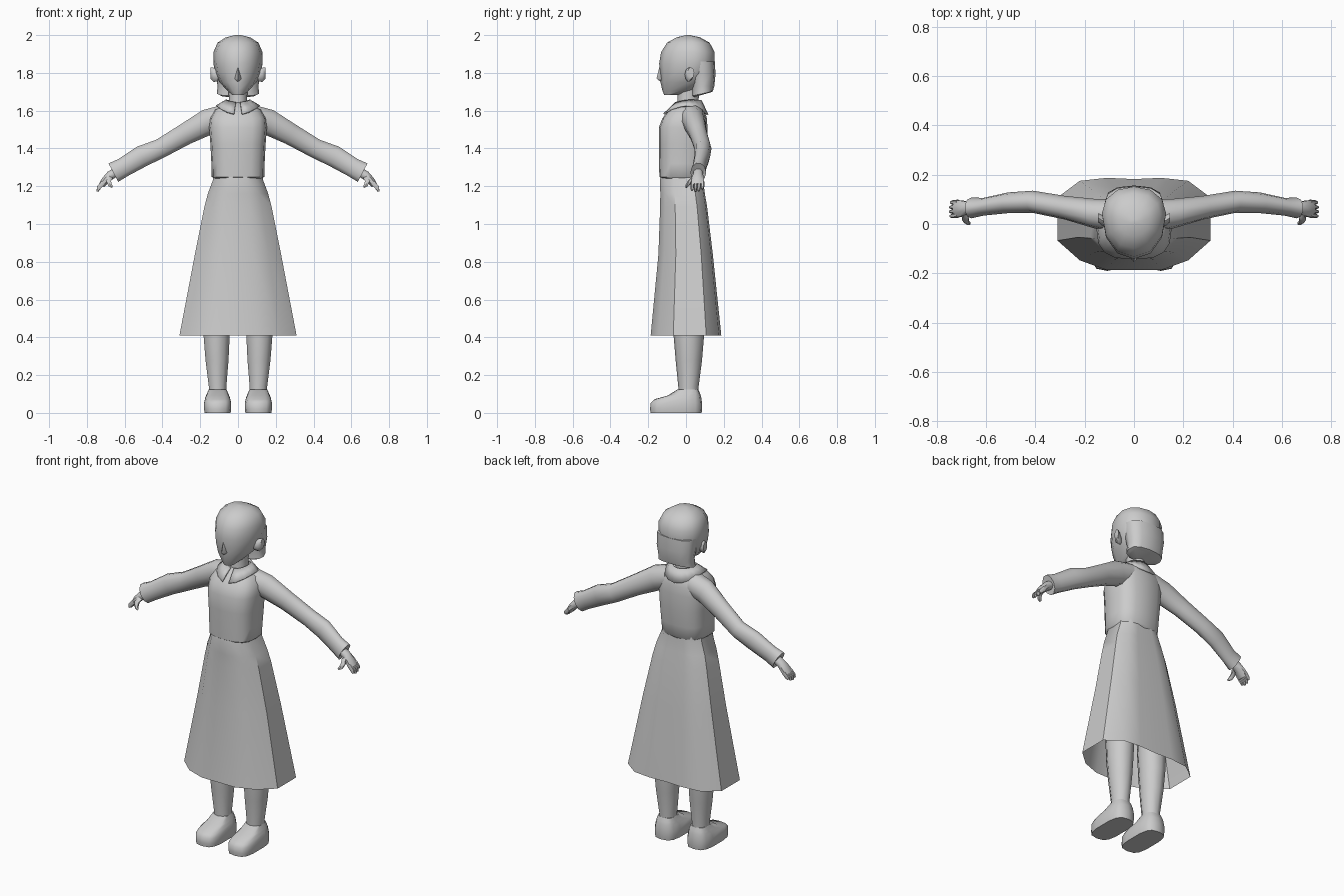
import bpy, bmesh, math
from mathutils import Vector

grey = bpy.data.materials.new("plain grey")
grey.diffuse_color = (0.6, 0.6, 0.6, 1)


def loft(name, rings, cap_start=True, cap_end=True, angle=50):
    """Skin a list of equal-length point rings."""
    bm = bmesh.new()
    vs = [[bm.verts.new(p) for p in r] for r in rings]
    n = len(rings[0])
    for a, b in zip(vs, vs[1:]):
        for i in range(n):
            j = (i + 1) % n
            bm.faces.new((a[i], a[j], b[j], b[i]))
    if cap_start:
        bm.faces.new(vs[0][::-1])
    if cap_end:
        bm.faces.new(vs[-1])
    bmesh.ops.recalc_face_normals(bm, faces=bm.faces[:])
    me = bpy.data.meshes.new(name)
    bm.to_mesh(me)
    bm.free()
    ob = bpy.data.objects.new(name, me)
    bpy.context.collection.objects.link(ob)
    me.materials.append(grey)
    bpy.ops.object.select_all(action='DESELECT')
    ob.select_set(True)
    bpy.context.view_layer.objects.active = ob
    bpy.ops.object.shade_smooth_by_angle(angle=math.radians(angle))
    return ob


def level(z, w, yf, yb, cx=0, n=12, p=1.0, tilt=0, mid=0.5):
    """Level ring: half width, front and back limits; tilt raises the front."""
    ym = yf + (yb - yf) * mid
    pts = []
    for i in range(n):
        t = 2 * math.pi * i / n - math.pi / 2
        c, s = math.cos(t), math.sin(t)
        x = math.copysign(abs(c) ** p, c) * w
        y = math.copysign(abs(s) ** p, s)
        pts.append((cx + x, ym + y * (yb - ym if y > 0 else ym - yf), z - tilt * y))
    return pts


def tube(name, path, side=1, n=8, **kw):
    """Limb along (x, y, z, radius, radius in y), mirrored by side."""
    rings = []
    for i, (x, y, z, r, ry) in enumerate(path):
        a, b = path[max(i - 1, 0)], path[min(i + 1, len(path) - 1)]
        d = Vector(b[:3]) - Vector(a[:3])
        u = Vector((d.z, 0, -d.x)).normalized()
        ring = []
        for k in range(n):
            t = 2 * math.pi * (k + 0.5) / n
            q = Vector((x, y, z)) + u * r * math.cos(t) + Vector((0, ry * math.sin(t), 0))
            ring.append((q.x * side, q.y, q.z))
        rings.append(ring)
    return loft(name, rings, **kw)


# Head, with the chin tucked under and a shallow ridge down the face
loft("head", [level(z, w, f, b, mid=m, tilt=t, p=0.95) for z, w, f, b, m, t in [
    (1.683, .03, -.115, -.03, .4, 0), (1.705, .055, -.125, .06, .5, 0),
    (1.75, .098, -.135, .11, .6, 0), (1.80, .122, -.138, .147, .6, 0),
    (1.85, .13, -.142, .152, .62, 0), (1.91, .13, -.132, .152, .62, 0),
    (1.96, .108, -.10, .125, .6, 0), (1.988, .065, -.05, .075, .6, 0),
    (2.0, .015, 0, .02, .5, 0)]])

# Nose
loft("nose", [[(-.004, -.134, 1.83), (.004, -.134, 1.83), (0, -.141, 1.83)],
              [(-.018, -.13, 1.768), (.018, -.13, 1.768), (0, -.156, 1.772)],
              [(-.008, -.125, 1.752), (.008, -.125, 1.752), (0, -.138, 1.755)]])

# Hair hanging over the nape, flicked outward at the bottom
loft("nape_hair", [level(z, w, f, b, tilt=t, p=0.8) for z, w, f, b, t in [
    (1.683, .095, .04, .125, -.012), (1.69, .112, .03, .142, -.012),
    (1.73, .108, .03, .15, 0), (1.79, .118, .02, .156, 0),
    (1.86, .12, 0, .153, 0)]])

# Neck
loft("neck", [level(z, w, f, b) for z, w, f, b in [
    (1.58, .06, -.055, .075), (1.65, .048, -.045, .065), (1.72, .05, -.045, .075)]])

# Blouse body
loft("blouse", [level(z, w, f, b, n=16, p=0.72) for z, w, f, b in [
    (1.235, .122, -.12, .085), (1.25, .139, -.141, .097), (1.32, .141, -.143, .105),
    (1.42, .146, -.144, .114), (1.51, .153, -.144, .114), (1.56, .148, -.125, .11),
    (1.605, .122, -.09, .098), (1.642, .058, -.05, .074)]])

# Collar: sheet round the neck, dipping to a notch in front
inner, outer = [], []
for i in range(17):
    t = 2 * math.pi * i / 17 - math.pi / 2 + math.pi / 17
    c, s = math.cos(t), math.sin(t)
    inner.append((.06 * c, .012 + .064 * s, 1.652 + .012 * min(s, 0)))
    front = max(0, -s)
    outer.append((.112 * c, .005 + (.106 if s > 0 else .122) * s,
                  1.622 - .045 * front ** 2 - .045 * max(0, s) ** 2))
collar = loft("collar", [inner, outer], False, False)
bm = bmesh.new()
bm.from_mesh(collar.data)
bmesh.ops.delete(bm, geom=[f for f in bm.faces if f.calc_center_median().y < -.05
                           and abs(f.calc_center_median().x) < .01], context='FACES')
bm.to_mesh(collar.data)
bm.free()
thick = collar.modifiers.new("thickness", 'SOLIDIFY')
thick.thickness, thick.offset = .008, 1

# Skirt: twelve-odd sided flare, open underneath
hem = [(0, -.185), (.11, -.185), (.22, -.145), (.31, -.065), (.31, .11), (.22, .178), (.11, .19)]
hem = hem + [(0, .185)] + [(-x, y) for x, y in hem[:0:-1]]
loft("skirt", [[(x * w / .31, f + (y + .185) / .375 * (b - f), z) for x, y in hem]
               for z, w, f, b in [(1.268, .128, -.13, .088), (1.235, .132, -.138, .09),
                                  (1.16, .16, -.136, .1), (1.09, .178, -.137, .112),
                                  (.84, .228, -.146, .142), (.41, .31, -.187, .187)]],
     True, False, 40)

for s, side in ((1, "left"), (-1, "right")):
    # Ear
    loft(side + "_ear", [[(s * x, y + ry * math.cos(k * math.pi / 4),
                           z + rz * math.sin(k * math.pi / 4)) for k in range(8)]
                         for x, y, z, ry, rz in [(.105, .01, 1.785, .015, .03),
                                                 (.13, .015, 1.79, .022, .038),
                                                 (.146, .026, 1.80, .018, .03)]])
    # Sleeve with a flared cuff folded back inside
    tube(side + "_sleeve", [
        (.07, .03, 1.565, .07, .07), (.16, .042, 1.54, .072, .06),
        (.28, .066, 1.475, .06, .048), (.41, .09, 1.4, .054, .045),
        (.51, .086, 1.358, .06, .042), (.61, .07, 1.298, .054, .036),
        (.66, .065, 1.272, .058, .042), (.652, .065, 1.276, .035, .028)], s, n=10)
    # Hand: palm, thumb and fingers
    tube(side + "_palm", [(.63, .065, 1.285, .026, .024), (.675, .064, 1.258, .026, .028),
                          (.705, .062, 1.228, .022, .037), (.722, .062, 1.205, .018, .036)], s)
    tube(side + "_thumb", [(.675, .045, 1.25, .016, .014), (.685, .022, 1.228, .015, .013),
                           (.677, .008, 1.205, .012, .011), (.665, .002, 1.195, .006, .006)], s, n=6)
    for k, drop in enumerate((0, .006, .003, -.008)):
        y = .035 + .018 * k
        tube(side + "_finger_%d" % (k + 1), [
            (.712, y, 1.22, .014, .01), (.735, y - .002, 1.195, .013, .0095),
            (.743 + drop / 3, y - .003, 1.178 - drop, .007, .006)], s, n=6)
    # Leg
    tube(side + "_leg", [(.11, .015, .78, .085, .09), (.112, .015, .55, .078, .085),
                         (.113, .015, .4, .072, .08), (.111, .015, .28, .064, .07),
                         (.108, .013, .14, .049, .054), (.108, .013, .06, .05, .054)], s, n=10)
    # Shoe: flat sole, blunt toe, low opening at the ankle
    loft(side + "_shoe", [level(z, w, f, b, s * .108, 14, .62, t) for z, w, f, b, t in [
        (0, .07, -.188, .083, 0), (.02, .073, -.19, .085, 0), (.052, .073, -.188, .085, 0),
        (.08, .066, -.168, .08, -.008), (.098, .058, -.095, .074, -.006),
        (.125, .048, -.045, .065, 0)]])
